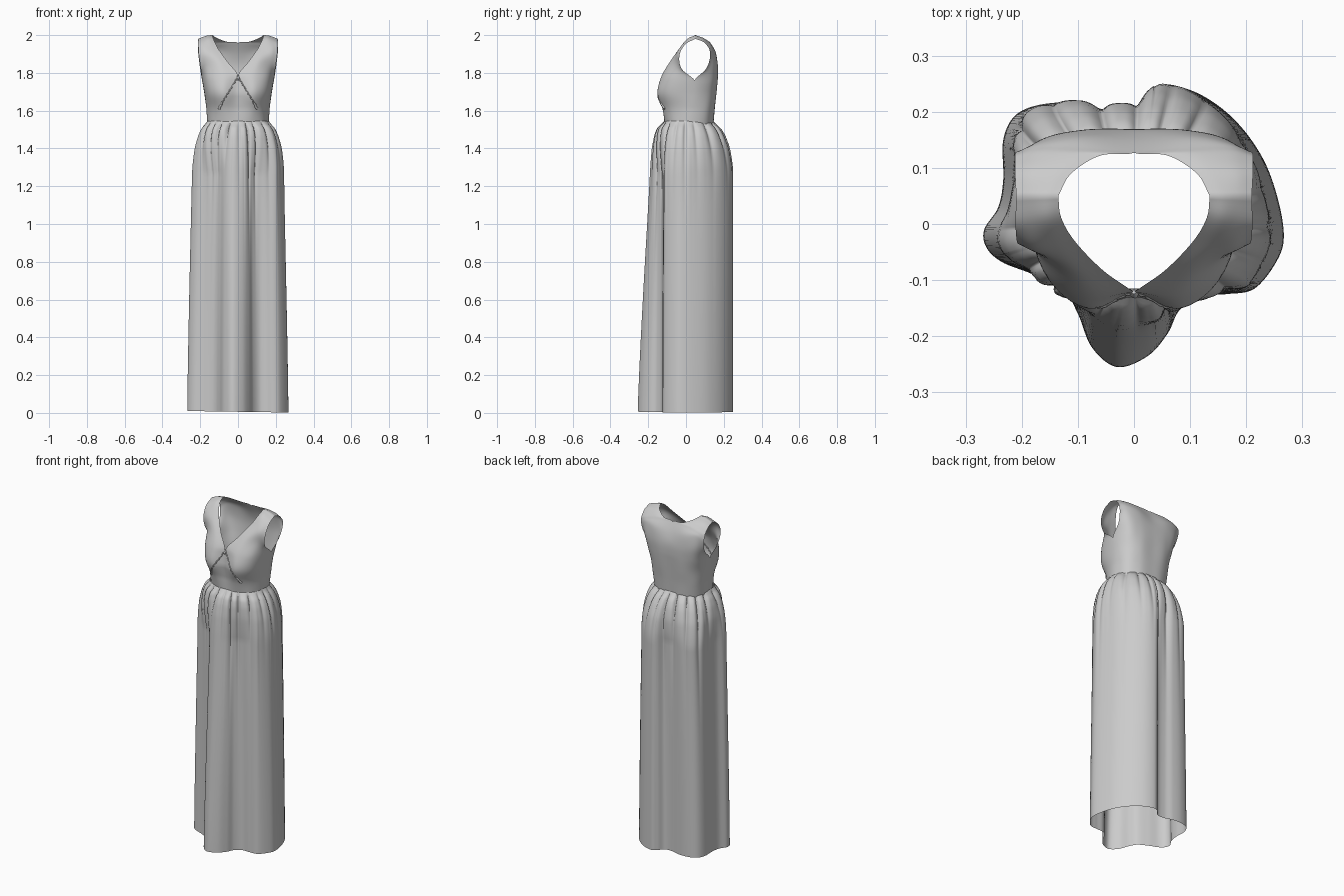
import bpy, bmesh, math, random
from mathutils import Vector as V

if "Cube" in bpy.data.objects:
    bpy.data.objects.remove(bpy.data.objects["Cube"])

random.seed(4)


def cat(a, b, c, d, t):
    return 0.5 * (2 * b + (c - a) * t + (2 * a - 5 * b + 4 * c - d) * t * t + (3 * b - a - 3 * c + d) * t ** 3)


def make(name, verts, faces):
    me = bpy.data.meshes.new(name)
    bm = bmesh.new()
    vs = [bm.verts.new(p) for p in verts]
    for f in faces:
        bm.faces.new([vs[i] for i in f])
    bmesh.ops.remove_doubles(bm, verts=bm.verts, dist=0.0008)
    bmesh.ops.recalc_face_normals(bm, faces=bm.faces)
    bm.to_mesh(me)
    bm.free()
    me.polygons.foreach_set("use_smooth", [True] * len(me.polygons))
    ob = bpy.data.objects.new(name, me)
    bpy.context.collection.objects.link(ob)
    return ob


def grid_faces(rows, cols, start=0, closed=False):
    out = []
    for j in range(rows - 1):
        for i in range(cols if closed else cols - 1):
            k = (i + 1) % cols
            a = start + j * cols
            out.append((a + i, a + k, a + cols + k, a + cols + i))
    return out


# Bodice control rows, right half: centre/neck edge -> side/armhole edge
FRONT = [
    [(0, -.115, 1.53), (.075, -.105, 1.53), (.135, -.065, 1.53), (.163, .02, 1.53)],
    [(0, -.117, 1.61), (.08, -.122, 1.61), (.14, -.07, 1.61), (.167, .03, 1.61)],
    [(0, -.13, 1.69), (.085, -.15, 1.69), (.155, -.088, 1.69), (.178, .04, 1.69)],
    [(0, -.122, 1.785), (.09, -.132, 1.77), (.163, -.08, 1.765), (.19, .045, 1.76)],
    [(.056, -.082, 1.86), (.108, -.088, 1.85), (.163, -.058, 1.84), (.197, -.022, 1.82)],
    [(.106, -.03, 1.93), (.14, -.042, 1.92), (.177, -.045, 1.91), (.207, -.035, 1.89)],
    [(.13, .012, 1.98), (.156, .005, 1.978), (.185, 0, 1.965), (.211, -.005, 1.95)],
    [(.135, .05, 2.0), (.16, .05, 1.998), (.187, .05, 1.99), (.21, .05, 1.98)]]
BACK = [
    [(0, .145, 1.53), (.075, .14, 1.53), (.14, .1, 1.53), (.163, .02, 1.53)],
    [(0, .152, 1.61), (.08, .147, 1.61), (.145, .11, 1.61), (.167, .03, 1.61)],
    [(0, .16, 1.69), (.085, .157, 1.69), (.15, .12, 1.69), (.178, .04, 1.69)],
    [(0, .168, 1.77), (.09, .165, 1.77), (.16, .135, 1.765), (.19, .045, 1.76)],
    [(0, .168, 1.84), (.095, .167, 1.84), (.165, .15, 1.84), (.2, .105, 1.82)],
    [(0, .153, 1.90), (.1, .157, 1.91), (.17, .145, 1.91), (.208, .127, 1.88)],
    [(0, .127, 1.958), (.1, .135, 1.95), (.17, .135, 1.937), (.212, .125, 1.92)],
    [(.06, .122, 1.965), (.115, .122, 1.965), (.172, .12, 1.955), (.212, .115, 1.94)],
    [(.112, .09, 1.985), (.14, .09, 1.985), (.182, .09, 1.978), (.212, .09, 1.965)],
    [(.135, .05, 2.0), (.16, .05, 1.998), (.187, .05, 1.99), (.21, .05, 1.98)]]


def patch(ctrl, v, s):
    n = len(ctrl)
    j = min(int(v), n - 2)
    t = v - j
    p = []
    for c in range(4):
        b, d = V(ctrl[j][c]), V(ctrl[j + 1][c])
        if c in (0, 3) and j < 3:
            p.append(b.lerp(d, t))
        else:
            a = V(ctrl[j - 1][c]) if j else 2 * b - d
            e = V(ctrl[j + 2][c]) if j < n - 2 else 2 * d - b
            p.append(cat(a, b, d, e, t))
    p[0].x = max(p[0].x, 0)
    first = V((-p[1].x, p[1].y, p[1].z)) if p[0].x < 1e-5 else 2 * p[0] - p[1]
    last = 2 * p[3] - p[2]
    last.x += (p[2].x - last.x) * max(0, min(1, 4 - v))
    q = [first] + p + [last]
    i = min(int(s * 3), 2)
    r = cat(*q[i:i + 4], s * 3 - i)
    r.x = max(r.x, 0)
    return r


# Bodice: front and back panels joined at side seam and shoulder
verts, faces = [], []
COLS, SUB = 19, 6
for ctrl in (FRONT, BACK):
    rows = (len(ctrl) - 1) * SUB + 1
    faces += grid_faces(rows, COLS, len(verts))
    verts += [patch(ctrl, j / SUB, i / (COLS - 1)) for j in range(rows) for i in range(COLS)]
bodice = make("bodice", verts, faces)
mod = bodice.modifiers.new("mirror", 'MIRROR')
mod.merge_threshold = 0.001


# Gathered seams crossing below the neckline, and the small knot
def tube(name, pts, radii):
    cu = bpy.data.curves.new(name, 'CURVE')
    cu.dimensions = '3D'
    cu.bevel_depth = 1
    cu.bevel_resolution = 2
    cu.use_fill_caps = True
    sp = cu.splines.new('POLY')
    sp.points.add(len(pts) - 1)
    for q, p, r in zip(sp.points, pts, radii):
        q.co = (*p, 1)
        q.radius = r
    ob = bpy.data.objects.new(name, cu)
    bpy.context.collection.objects.link(ob)


for side in (-1, 1):
    pts, radii = [], []
    for k in range(25):
        t = k / 24
        p = patch(FRONT, 2.95 - 1.95 * t, 0.43 * t)
        p.x *= side
        p.x += .002 * math.sin(k * 1.9)
        pts.append(p)
        radii.append(.002 + .002 * math.sin(k * 1.3 + side) ** 2 + .02 * max(0, t - .75) * (1.2 - t) * 4)
    tube("bust_gather_" + ("right" if side > 0 else "left"), pts, radii)
tube("neckline_knot", [(0, -.121, 1.787), (.001, -.126, 1.775), (0, -.128, 1.76)], [.004, .007, .004])

# Skirt: hem outline with deep folds, blended up into a gathered waist
HEM = [(-.03, -.255), (.025, -.235), (.06, -.195), (.08, -.155), (.115, -.128), (.165, -.125),
       (.215, -.115), (.255, -.065), (.267, -.02), (.255, .05), (.228, .12), (.18, .185),
       (.12, .23), (.06, .248), (.028, .232), (0, .202), (-.05, .2), (-.1, .213),
       (-.16, .214), (-.21, .195), (-.233, .15), (-.233, .08), (-.242, .03), (-.267, -.01),
       (-.263, -.042), (-.235, -.068), (-.18, -.09), (-.125, -.12), (-.1, -.16), (-.075, -.22)]
# z, half width, front depth, back depth
PROFILE = [(1.545, .163, .115, .145), (1.525, .171, .126, .155), (1.505, .183, .142, .172),
           (1.47, .197, .153, .19), (1.4, .215, .164, .215), (1.3, .228, .17, .235),
           (0, .235, .172, .25)]
hem = []
H = len(HEM)
for i in range(H):
    q = [V(HEM[(i + k) % H]) for k in (-1, 0, 1, 2)]
    hem += [cat(*q, t / 10) for t in range(10)]
N = len(hem)
PLEATS = 20
length = [random.uniform(.12, .4) for _ in range(PLEATS)]
depth = [random.uniform(.012, .026) for _ in range(PLEATS)]


def profile(z):
    for a, b in zip(PROFILE, PROFILE[1:]):
        if z >= b[0]:
            t = (a[0] - z) / (a[0] - b[0])
            return [a[k] + (b[k] - a[k]) * t for k in (1, 2, 3)]
    return PROFILE[-1][1:]


verts = []
ROWS = 64
for j in range(ROWS):
    z = 1.545 * (1 - (j / (ROWS - 1)) ** 1.7)
    w, f, b = profile(z)
    drop = 1.545 - z
    m = 1 - (z / 1.545) ** 1.2
    k = .85 * min(1, drop / .28) ** 1.3
    for p in hem:
        a = math.atan2(p.y, p.x)
        c, s = math.cos(a), math.sin(a)
        d = f if s < 0 else b
        r = (abs(c / w) ** 2.3 + abs(s / d) ** 2.3) ** (-1 / 2.3)
        # hip outline keeps the folds but with a shallower front lobe
        hip = V((p.x * .885, p.y if p.y > -.11 else -.11 + (p.y + .11) * .42))
        if p.y > .15:
            hip.y *= 1.02
        q = V((r * c, r * s)).lerp(hip, k).lerp(p, m)
        # narrow grooves between rounded gathers, fading downward
        u = (a / math.tau + .5 + .007 * math.sin(5 * a) + .005 * math.sin(3 * a + 1)) * PLEATS
        g = round(u) % PLEATS
        groove = (1 - abs(math.sin(math.pi * u))) ** 1.6
        q += V((c, s)) * (.008 - depth[g] * groove) * min(1, drop / .03) * math.exp(-(drop / length[g]) ** 1.4)
        verts.append((q.x, q.y, max(0, z + (.006 - .015 * p.x) * m)))
make("skirt", verts, grid_faces(ROWS, N, closed=True))
